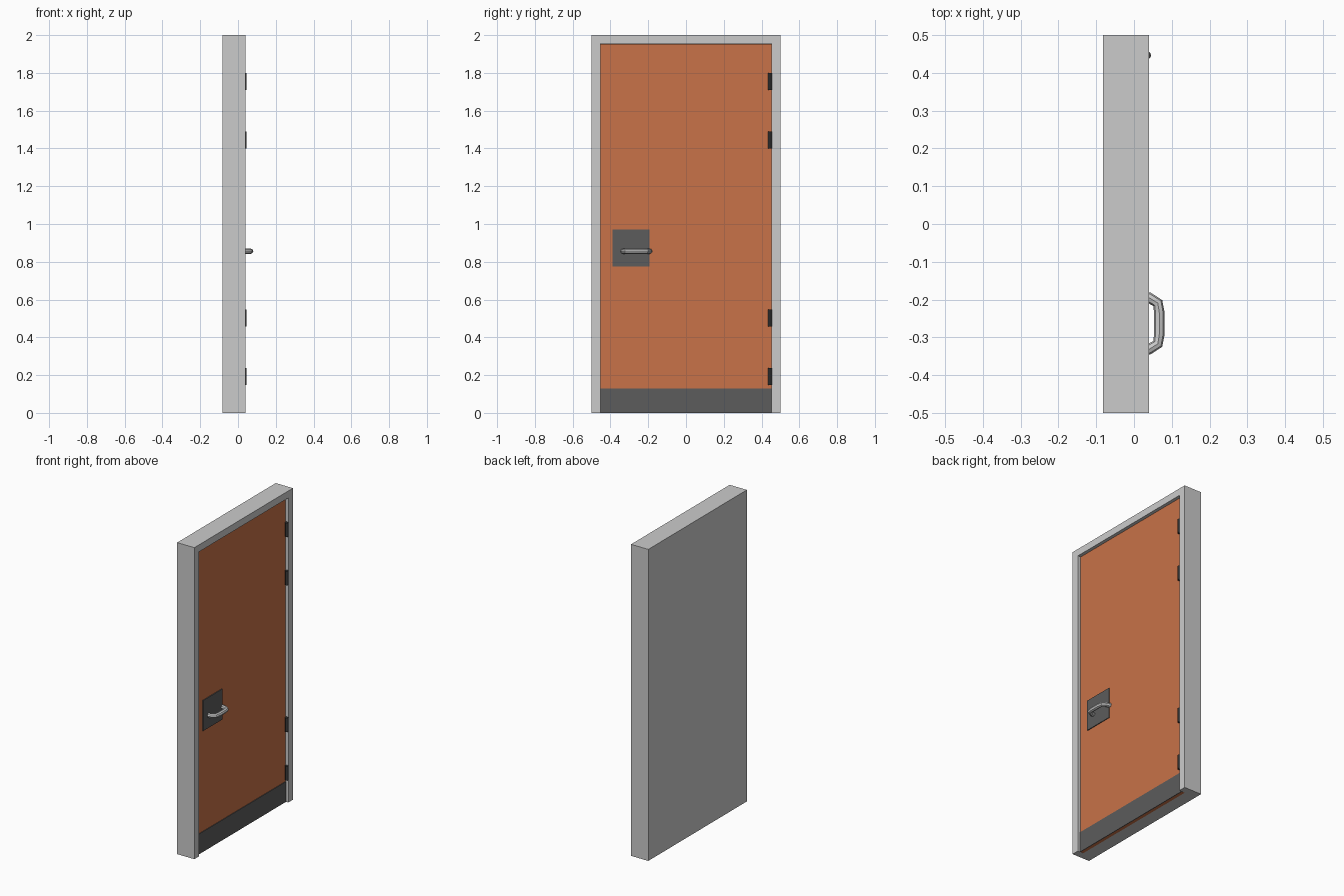
import bpy, bmesh

if "Cube" in bpy.data.objects:
    bpy.data.objects.remove(bpy.data.objects["Cube"])

FRONT, BACK, DOOR_X = 0.04, -0.082, 0.02


def material(name, rgb):
    m = bpy.data.materials.new(name)
    m.diffuse_color = (*rgb, 1)
    m.use_nodes = True
    m.node_tree.nodes["Principled BSDF"].inputs["Base Color"].default_value = m.diffuse_color
    return m


orange = material("orange_paint", (0.58, 0.17, 0.065))
dark = material("dark_metal", (0.107, 0.107, 0.107))
black = material("hinge_metal", (0.04, 0.04, 0.04))


def add_object(name, data, mat=None):
    ob = bpy.data.objects.new(name, data)
    bpy.context.collection.objects.link(ob)
    if mat:
        data.materials.append(mat)
    return ob


def box(name, x, y, z, mat=None):
    bm = bmesh.new()
    bmesh.ops.create_cube(bm, size=1)
    for v in bm.verts:
        v.co = [r[0] if c < 0 else r[1] for r, c in zip((x, y, z), v.co)]
    me = bpy.data.meshes.new(name)
    bm.to_mesh(me)
    bm.free()
    return add_object(name, me, mat)


# Frame: one block with a recess open at the floor
outline = [(-0.5, 0), (-0.5, 2), (0.5, 2), (0.5, 0)]
opening = [(-0.453, 0), (-0.453, 1.955), (0.453, 1.955), (0.453, 0)]
bm = bmesh.new()
of, ob_, inf, inr = [[bm.verts.new((x, y, z)) for y, z in ring] for ring, x in
                     ((outline, FRONT), (outline, BACK), (opening, FRONT), (opening, 0.0))]
for i in range(3):
    bm.faces.new((of[i], of[i + 1], inf[i + 1], inf[i]))
    bm.faces.new((of[i], of[i + 1], ob_[i + 1], ob_[i]))
    bm.faces.new((inf[i], inf[i + 1], inr[i + 1], inr[i]))
bm.faces.new(ob_)
bm.faces.new(inr)
bm.faces.new((of[0], inf[0], inr[0], inr[3], inf[3], of[3], ob_[3], ob_[0]))
bmesh.ops.recalc_face_normals(bm, faces=bm.faces)
mesh = bpy.data.meshes.new("door_frame")
bm.to_mesh(mesh)
bm.free()
add_object("door_frame", mesh)

# Door leaf, kick plate and handle plate
box("door_leaf", (0.0, DOOR_X), (-0.452, 0.452), (0.0, 1.954), orange)
box("kick_plate", (DOOR_X - 0.005, DOOR_X + 0.004), (-0.452, 0.452), (0.0, 0.13), dark)
box("handle_plate", (DOOR_X - 0.005, DOOR_X + 0.005), (-0.388, -0.193), (0.776, 0.972), dark)

# Hinge barrels
for i, z in enumerate((0.193, 0.503, 1.445, 1.755)):
    bpy.ops.mesh.primitive_cylinder_add(vertices=12, radius=0.011, depth=0.09,
                                        location=(0.034, 0.446, z))
    hinge = bpy.context.object
    hinge.name = f"hinge_{i + 1}"
    hinge.data.materials.append(black)
    bpy.ops.object.shade_smooth_by_angle()

# Pull handle: round bar swept along a bowed path
half = [(0.018, 0.071), (0.040, 0.068), (0.063, 0.054), (0.067, 0.028)]
mid = -0.263
path = [(x, mid + d) for x, d in half] + [(x, mid - d) for x, d in reversed(half)]
curve = bpy.data.curves.new("pull_handle", 'CURVE')
curve.dimensions = '3D'
curve.bevel_depth = 0.014
curve.bevel_resolution = 2
curve.use_fill_caps = True
spline = curve.splines.new('POLY')
spline.points.add(len(path) - 1)
for p, (x, y) in zip(spline.points, path):
    p.co = (x, y, 0.856, 1)
handle = add_object("pull_handle", curve)
bpy.ops.object.select_all(action='DESELECT')
handle.select_set(True)
bpy.context.view_layer.objects.active = handle
bpy.ops.object.convert(target='MESH')
bpy.ops.object.shade_smooth_by_angle()
